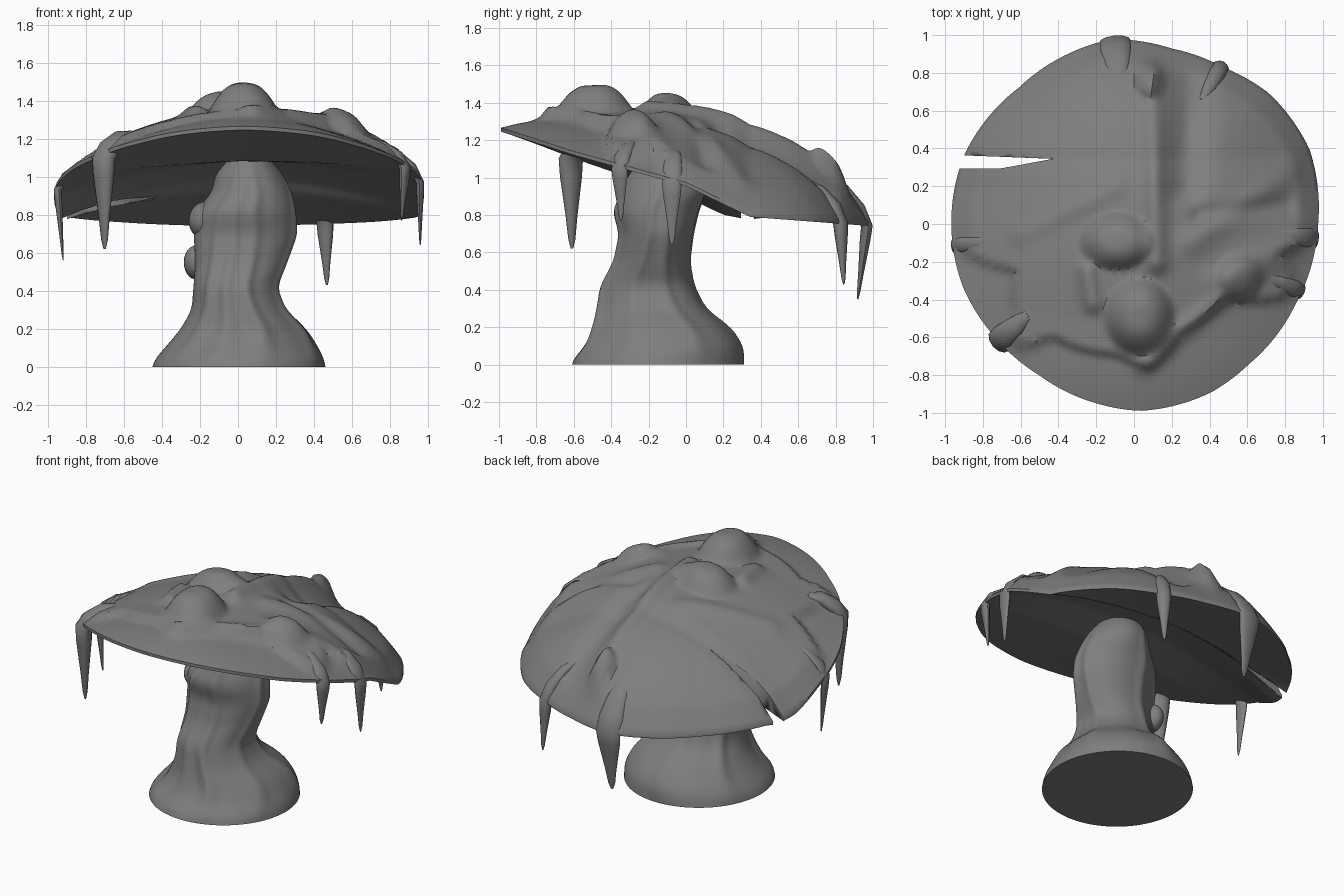
import bpy, bmesh, math
from math import sin, cos, pi, exp, radians, hypot, atan2
from mathutils import Vector

if "Cube" in bpy.data.objects:
    bpy.data.objects.remove(bpy.data.objects["Cube"])

grey = bpy.data.materials.new("stone grey")
grey.use_nodes = True
grey.diffuse_color = (0.21, 0.21, 0.21, 1)
grey.node_tree.nodes["Principled BSDF"].inputs["Base Color"].default_value = grey.diffuse_color


def interp(table, v):
    """Piecewise linear lookup of a sorted table of tuples."""
    if v <= table[0][0]:
        return table[0][1:]
    for a, b in zip(table, table[1:]):
        if v <= b[0]:
            t = (v - a[0]) / (b[0] - a[0])
            return [p + (q - p) * t for p, q in zip(a[1:], b[1:])]
    return table[-1][1:]


def finish(name, bm, angle=50):
    bmesh.ops.recalc_face_normals(bm, faces=bm.faces)
    mesh = bpy.data.meshes.new(name)
    bm.to_mesh(mesh)
    bm.free()
    obj = bpy.data.objects.new(name, mesh)
    bpy.context.collection.objects.link(obj)
    mesh.materials.append(grey)
    bpy.ops.object.select_all(action="DESELECT")
    obj.select_set(True)
    bpy.context.view_layer.objects.active = obj
    bpy.ops.object.shade_smooth_by_angle(angle=radians(angle))
    return obj


def loft(name, rings, angle=50):
    """Skin closed rings of points and fan both ends shut."""
    bm = bmesh.new()
    loops = [[bm.verts.new(p) for p in ring] for ring in rings]
    n = len(loops[0])
    for a, b in zip(loops, loops[1:]):
        for i in range(n):
            j = (i + 1) % n
            bm.faces.new((a[i], a[j], b[j], b[i]))
    for loop in (loops[0], loops[-1]):
        centre = sum((v.co for v in loop), Vector()) / n
        tip = bm.verts.new(centre)
        for i in range(n):
            bm.faces.new((loop[i], loop[(i + 1) % n], tip))
    return finish(name, bm, angle)


# Cap shape: outline radius by angle, tilted rim height, dome, hollow, slime edge
OUTLINE = [(0, .975), (23, 1.01), (44, .995), (60, .955), (78, .95), (97, .985),
           (112, .965), (130, .945), (158, .97), (200, .965), (218, .95), (238, .945),
           (258, .97), (272, .99), (295, .98), (309, .96), (334, .955), (360, .975)]
RIM = [(-1, 1.25), (-.6, 1.12), (0, .955), (.34, .79), (1, .74)]
DOME = [(-1, .3), (-.5, .27), (0, .33), (.25, .43), (.5, .48), (1, .6)]
HOLLOW = [(-.3, .05), (.3, .2), (.36, .15), (1, .1)]
SLIME = [(0, 1.1), (180, 1.1), (187, 1), (202, .7), (216, .82),
         (225, 1), (234, .77), (262, .73), (277, .8), (293, .65), (320, .65),
         (338, 1), (348, .8), (356, 1), (360, 1.1)]
# Folds: start x, y, end x, y, width, height
FOLDS = [(.12, -.2, .1, .8, .06, .05), (.28, .2, .3, .75, .09, -.06),
         (.3, -.1, .85, .3, .07, .025), (.45, -.3, .93, -.07, .08, .03),
         (-.25, -.25, -.22, -.42, .05, .04), (.05, -.75, .45, -.4, .05, .03),
         (.35, .05, .8, .1, .05, -.03), (-.1, .2, -.6, -.05, .06, .02)]
# Rounded swellings: x, y, half width, half depth, height
SWELLINGS = [(.03, -.49, .19, .21, .14), (-.09, -.09, .2, .16, .1),
             (.56, -.28, .13, .13, .06), (.08, .77, .08, .11, .07)]


def outline(a):
    return interp(OUTLINE, math.degrees(a) % 360)[0]


def inside(x, y):
    """One at the centre, zero on the outline."""
    return max(0, 1 - (hypot(x, y) / outline(atan2(y, x))) ** 2)


def rim(x, y):
    return interp(RIM, y)[0] - .06 * max(0, -x) * min(1, max(0, (.4 - y) * 5)) * min(1, y + 1)


def under(x, y):
    return rim(x, y) + interp(HOLLOW, y)[0] * inside(x, y)


def top(x, y):
    fade = inside(x, y)
    z = rim(x, y) + .02 + interp(DOME, y)[0] * fade
    edge = interp(SLIME, math.degrees(atan2(y, x)) % 360)[0]
    t = min(1, max(0, (edge - hypot(x, y)) / .06))
    z += .04 * t * t * (3 - 2 * t) * min(1, fade * 5)
    p = Vector((x, y))
    for ax, ay, bx, by, width, height in FOLDS:
        a, d = Vector((ax, ay)), Vector((bx - ax, by - ay))
        s = min(1, max(0, (p - a).dot(d) / d.length_squared))
        z += height * exp(-((p - a - d * s).length / width) ** 2) * min(1, fade * 4)
    for cx, cy, sx, sy, height in SWELLINGS:
        d = min(1, hypot((x - cx) / sx, (y - cy) / sy))
        z += height * (1 - d ** 3) ** 1.3
    return z


SIDES = 144


def cap_ring(r, height):
    pts = []
    for i in range(SIDES):
        a = 2 * pi * i / SIDES
        x, y = outline(a) * r * cos(a), outline(a) * r * sin(a)
        pts.append((x, y, height(x, y)))
    return pts


steps = [.01] + [i / 48 for i in range(1, 49)]
cap = loft("cap", [cap_ring(r, top) for r in steps]
           + [cap_ring(r, under) for r in reversed(steps[::2])], 40)

# Split in the cap rim
bm = bmesh.new()
wedge = [(-.43, .345), (-1.2, .375), (-1.2, .29), (-.7, .295)]
low, high = ([bm.verts.new((x, y, z)) for x, y in wedge] for z in (.3, 1.8))
bm.faces.new(low)
bm.faces.new(high)
for i in range(len(wedge)):
    j = (i + 1) % len(wedge)
    bm.faces.new((low[i], low[j], high[j], high[i]))
cutter = finish("split_cutter", bm)
cutter.hide_render = True
cut = cap.modifiers.new("split", "BOOLEAN")
cut.operation, cut.solver, cut.object = "DIFFERENCE", "EXACT", cutter
bpy.context.view_layer.objects.active = cap
bpy.ops.object.modifier_apply(modifier="split")
bpy.data.objects.remove(cutter)

# Stem: height, then x and y extents
STEM = [(0, -.45, .46, -.61, .31), (.03, -.45, .46, -.61, .31),
        (.1, -.39, .43, -.54, .3), (.2, -.31, .37, -.49, .23),
        (.3, -.25, .26, -.47, .1), (.42, -.24, .21, -.45, .04),
        (.55, -.23, .26, -.38, .02), (.7, -.24, .31, -.35, .04),
        (.82, -.23, .3, -.38, .07), (.92, -.14, .28, -.34, .11),
        (1.02, -.12, .23, -.3, .1), (1.1, -.04, .16, -.24, .04),
        (1.16, 0, .12, -.2, 0)]
# Root-like ridges: angle at the base, twist with height, strength
RIDGES = [(-2.35, .35, .1), (-1.85, .1, .08), (-1.25, -.2, .09), (-.5, .4, .06),
          (.5, -.3, .06), (1.6, .3, .06), (2.7, -.2, .08)]
rings = []
for k in range(49):
    z = 1.16 * k / 48
    # average neighbouring heights so that the profile is rounded
    near = [interp(STEM, min(1.16, max(0, z + d))) for d in (-.03, 0, .03)]
    x0, x1, y0, y1 = (sum(v) / 3 for v in zip(*near))
    strength = min(1, z * 5) * min(1, (1.16 - z) * 3)
    ring = []
    for i in range(96):
        a = 2 * pi * i / 96
        s = 1 - .025 * strength
        for base, twist, size in RIDGES:
            off = (a - base - twist * z + pi) % (2 * pi) - pi
            s += strength * size * exp(-(off / .14) ** 2)
        ring.append(((x0 + x1) / 2 + (x1 - x0) / 2 * s * cos(a),
                     (y0 + y1) / 2 + (y1 - y0) / 2 * s * sin(a), z))
    rings.append(ring)
loft("stem", rings)

# Drips pouring over the rim: angle, width, thickness, tip z, inward lean
DRIPS = [(187, .04, .02, .56, .03), (221, .07, .05, .62, .01), (338, .045, .025, .77, .02),
         (355.5, .05, .02, .64, 0), (61, .045, .035, .43, -.02), (96, .08, .03, .35, .05)]
for n, (deg, w, d, tip, lean) in enumerate(DRIPS):
    u = Vector((cos(radians(deg)), sin(radians(deg)), 0))
    v = Vector((-u.y, u.x, 0))
    edge = outline(radians(deg)) - .01
    start = top(*(u * edge).xy) - .03
    # run over the cap, then hang
    path = [(u * r + Vector((0, 0, top(*(u * r).xy) + lift)), f)
            for r, lift, f in [(edge - .2, -.02, .5), (edge - .12, -.01, .8), (edge - .04, -.005, 1)]]
    path += [(u * (edge - lean * t) + Vector((0, 0, start + (tip - start) * t)), f)
             for t, f in [(.02, 1.05), (.2, .95), (.4, .75), (.65, .5), (.9, .3), (1, .1)]]
    rings = []
    for k, (c, f) in enumerate(path):
        ahead = path[min(k + 1, len(path) - 1)][0] - path[max(k - 1, 0)][0]
        side = v.cross(ahead).normalized()
        rings.append([c + side * d * f * cos(i * pi / 6) + v * w * f * sin(i * pi / 6)
                      for i in range(12)])
    loft(f"drip_{n + 1}", rings)

# Rounded lumps on the stem: centre and half sizes
LUMPS = {
    "upper_stem_lump": ((-.17, -.16, .77), (.09, .11, .1)),
    "lower_stem_lump": ((-.22, -.1, .55), (.065, .09, .09)),
}
for name, (centre, size) in LUMPS.items():
    bm = bmesh.new()
    bmesh.ops.create_uvsphere(bm, u_segments=24, v_segments=14, radius=1)
    bmesh.ops.scale(bm, vec=size, verts=bm.verts)
    bmesh.ops.translate(bm, vec=centre, verts=bm.verts)
    finish(name, bm)
